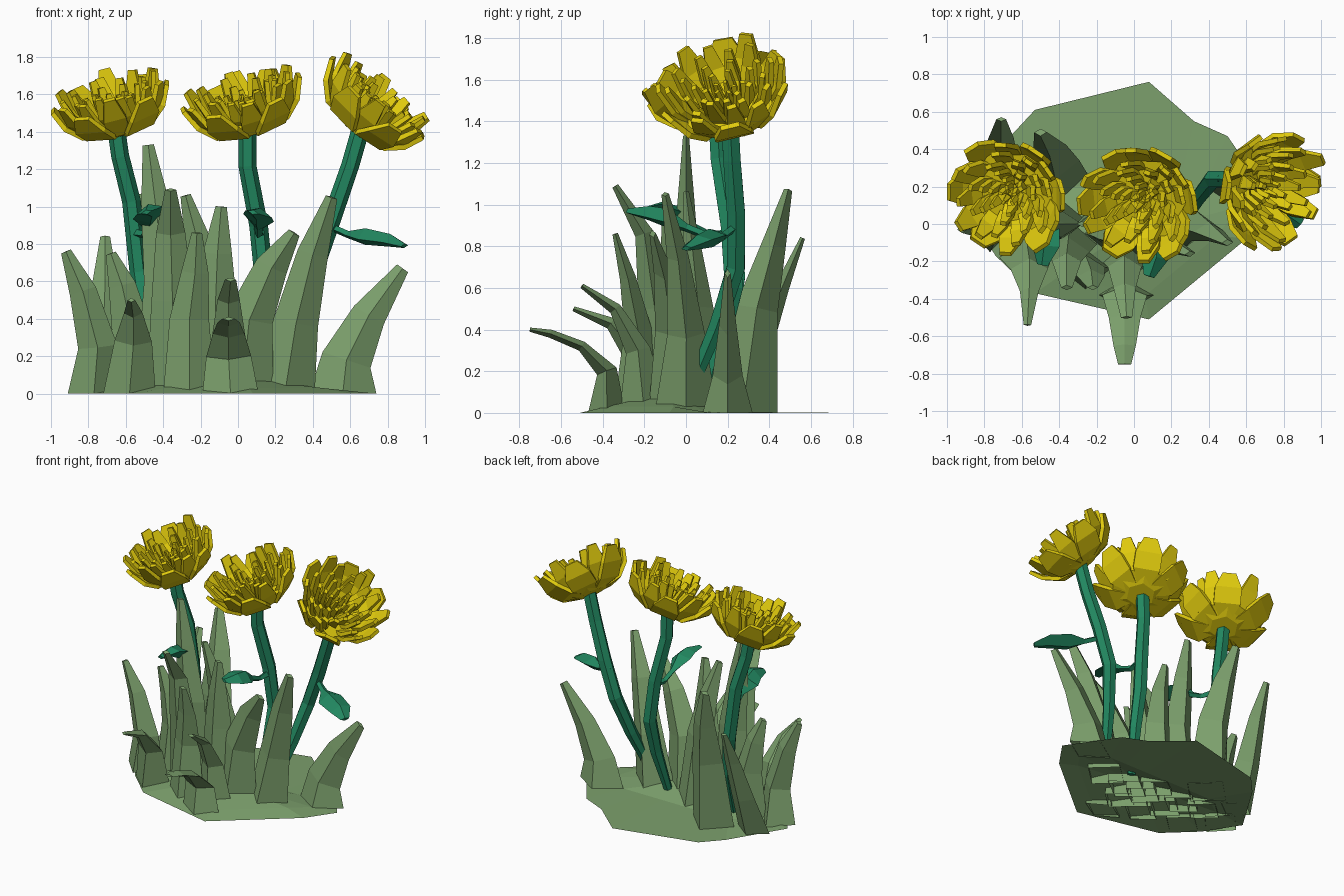
import bpy, bmesh, math, random
from mathutils import Vector, Matrix

random.seed(4)


def material(name, rgb):
    m = bpy.data.materials.new(name)
    m.diffuse_color = (*rgb, 1)
    return m


GRASS = material("grass_green", (0.20, 0.35, 0.15))
STEM = material("stem_green", (0.016, 0.25, 0.12))
PETAL = material("petal_yellow", (0.74, 0.59, 0.004))

DIAMOND = [(-1, 0), (0, -1), (1, 0), (0, 1)]
RECT = [(-1, -1), (1, -1), (1, 1), (-1, 1)]
HEX = [(math.cos(i * math.pi / 3), math.sin(i * math.pi / 3)) for i in range(6)]


def loft(bm, pts, widths, thicks, across, shape, bottom=True):
    """Sweep a cross-section along points with given half widths and half thicknesses."""
    pts = [Vector(p) for p in pts]
    rings = []
    for i, p in enumerate(pts):
        tan = (pts[min(i + 1, len(pts) - 1)] - pts[max(i - 1, 0)]).normalized()
        a = Vector(across)
        a = (a - tan * a.dot(tan)).normalized()
        n = tan.cross(a)
        if i == 0 and not bottom:          # flat foot on the ground
            a = Vector((across[0], across[1], 0)).normalized()
            n = Vector((-a.y, a.x, 0))
        rings.append([bm.verts.new(p + a * u * widths[i] + n * v * thicks[i]) for u, v in shape])
    k = len(shape)
    for r0, r1 in zip(rings, rings[1:]):
        for j in range(k):
            bm.faces.new((r0[j], r0[(j + 1) % k], r1[(j + 1) % k], r1[j]))
    bm.faces.new(rings[-1])
    if bottom:
        bm.faces.new(rings[0][::-1])


def finish(bm, name, mat, matrix=None):
    bmesh.ops.recalc_face_normals(bm, faces=bm.faces)
    me = bpy.data.meshes.new(name)
    bm.to_mesh(me)
    bm.free()
    me.materials.append(mat)
    ob = bpy.data.objects.new(name, me)
    if matrix:
        ob.matrix_world = matrix
    bpy.context.collection.objects.link(ob)
    return ob


# ground patch: flat at the back, very low hollow mound under the grass
outer = [(-0.9, 0.08), (-0.66, 0.47), (-0.53, 0.61), (0.08, 0.76), (0.32, 0.55), (0.5, 0.47),
         (0.74, 0.12), (0.6, -0.08), (0.08, -0.51), (-0.53, -0.37), (-0.74, -0.17)]
bm = bmesh.new()
rim = [bm.verts.new((x, y, 0)) for x, y in outer]
inner = [bm.verts.new((x * 0.75, min(y * 0.75, 0.2), 0.005 if y > 0.1 else 0.03)) for x, y in outer]
mid = bm.verts.new((-0.1, -0.08, 0.1))
for i in range(len(rim)):
    j = (i + 1) % len(rim)
    bm.faces.new((rim[i], rim[j], inner[j], inner[i]))
    bm.faces.new((inner[i], inner[j], mid))
finish(bm, "ground", GRASS)


# grass blades: path, base half width, base half thickness
def blade(path, w, t=0.1):
    bm = bmesh.new()
    loft(bm, path, [w * k for k in (1, 0.75, 0.52, 0.2)], [t * k for k in (1, 0.6, 0.35, 0.12)],
         (1, 0, 0), DIAMOND, bottom=False)
    finish(bm, "grass_blade", GRASS)


blade([(-0.72, 0.22, 0), (-0.72, 0.35, 0.3), (-0.71, 0.46, 0.6), (-0.71, 0.56, 0.84)], 0.13)
blade([(-0.42, 0.27, 0), (-0.42, 0.34, 0.5), (-0.45, 0.42, 0.8), (-0.5, 0.49, 1.07)], 0.17, 0.17)
blade([(-0.4, 0.02, 0), (-0.39, 0.0, 0.6), (-0.44, 0.0, 1.0), (-0.48, 0.0, 1.33)], 0.15, 0.12)
blade([(-0.34, -0.1, 0), (-0.35, -0.15, 0.5), (-0.36, -0.2, 0.86), (-0.36, -0.34, 1.09)], 0.15, 0.13)
blade([(-0.13, 0.08, 0), (-0.16, 0.06, 0.5), (-0.21, 0.03, 0.8), (-0.28, 0.0, 1.06)], 0.14, 0.12)
blade([(-0.12, -0.05, 0), (-0.12, -0.06, 0.5), (-0.11, -0.08, 0.75), (-0.09, -0.1, 1.0)], 0.15, 0.12)
blade([(-0.77, 0.0, 0), (-0.75, -0.02, 0.25), (-0.83, -0.02, 0.55), (-0.92, -0.03, 0.76)], 0.14, 0.15)
blade([(-0.26, -0.24, 0), (-0.26, -0.23, 0.4), (-0.23, -0.28, 0.65), (-0.22, -0.34, 0.86)], 0.14, 0.11)
blade([(0.02, -0.05, 0), (0.06, -0.07, 0.4), (0.18, -0.11, 0.68), (0.3, -0.16, 0.86)], 0.17, 0.13)
blade([(0.25, 0.0, 0), (0.31, 0.0, 0.38), (0.4, -0.04, 0.75), (0.5, -0.1, 1.05)], 0.16, 0.15)
blade([(0.56, 0.2, 0), (0.58, 0.2, 0.18), (0.7, 0.2, 0.42), (0.88, 0.2, 0.67)], 0.18, 0.12)
blade([(-0.57, 0.05, 0), (-0.57, 0.06, 0.35), (-0.62, 0.06, 0.58), (-0.68, 0.05, 0.75)], 0.14, 0.13)


# blades that fold over toward the front
def bent_blade(path, widths, thicks):
    bm = bmesh.new()
    loft(bm, path, widths, thicks, (1, 0, 0), DIAMOND, bottom=False)
    finish(bm, "bent_grass_blade", GRASS)


bent_blade([(-0.04, -0.38, 0), (-0.05, -0.38, 0.2), (-0.05, -0.5, 0.32), (-0.05, -0.65, 0.38),
            (-0.05, -0.75, 0.4)], [0.15, 0.12, 0.085, 0.06, 0.035], [0.09, 0.05, 0.025, 0.02, 0.01])
bent_blade([(-0.04, -0.2, 0), (-0.05, -0.23, 0.3), (-0.05, -0.34, 0.5), (-0.04, -0.5, 0.61)],
           [0.13, 0.09, 0.06, 0.03], [0.12, 0.06, 0.03, 0.012])
bent_blade([(-0.58, -0.18, 0), (-0.56, -0.24, 0.28), (-0.56, -0.36, 0.43), (-0.57, -0.54, 0.5)],
           [0.14, 0.1, 0.05, 0.02], [0.13, 0.06, 0.03, 0.012])

# stems
stems = [
    [(-0.47, 0.1, 0.03), (-0.49, 0.2, 0.35), (-0.53, 0.24, 0.65), (-0.57, 0.22, 1.03),
     (-0.63, 0.18, 1.27), (-0.65, 0.17, 1.41)],
    [(0.09, 0.08, 0.03), (0.13, 0.17, 0.35), (0.14, 0.23, 0.6), (0.11, 0.21, 0.9),
     (0.05, 0.16, 1.22), (0.05, 0.15, 1.41)],
    [(0.26, 0.0, 0.06), (0.35, 0.15, 0.42), (0.42, 0.24, 0.7), (0.51, 0.24, 0.96),
     (0.6, 0.22, 1.22), (0.66, 0.21, 1.43)],
]
for path in stems:
    bm = bmesh.new()
    radii = [0.03, 0.044, 0.05, 0.05, 0.048, 0.048]
    loft(bm, path, radii, radii, (1, 0, 0), HEX)
    finish(bm, "stem", STEM)


# stem leaves: thin stalk that widens into a pointed leaf
def leaf(path, across):
    bm = bmesh.new()
    loft(bm, path, [0.025, 0.02, 0.025, 0.085, 0.075, 0.03],
         [0.025, 0.02, 0.02, 0.045, 0.035, 0.012], across, DIAMOND)
    finish(bm, "stem_leaf", STEM)


leaf([(-0.55, 0.22, 0.86), (-0.5, 0.12, 0.85), (-0.48, 0.04, 0.89), (-0.48, -0.04, 0.95),
      (-0.47, -0.12, 0.98), (-0.49, -0.22, 0.97)], (1, 0, 0.3))
leaf([(0.12, 0.22, 0.86), (0.11, 0.1, 0.85), (0.11, 0.0, 0.89), (0.11, -0.1, 0.94),
      (0.11, -0.18, 0.96), (0.08, -0.28, 0.97)], (1, 0, -0.3))
leaf([(0.46, 0.25, 0.93), (0.52, 0.22, 0.88), (0.59, 0.18, 0.85), (0.68, 0.12, 0.84),
      (0.81, 0.06, 0.82), (0.89, 0.0, 0.79)], (0.4, 1, 0.2))


# flower heads: rings of thick petals, a shallow bowl filled toward the middle
def flower(base, axis):
    bm = bmesh.new()
    # hexagonal cup under the petals
    loft(bm, [(0, 0, 0), (0, 0, 0.03), (0, 0, 0.09)], [0.1, 0.19, 0.24],
         [0.1, 0.19, 0.24], (1, 0, 0), HEX)
    # tip radius, tip height, petal count, turn, width factor
    layers = [(0.325, 0.21, 6, 0.0, 1.7), (0.31, 0.26, 6, 0.5, 1.2), (0.26, 0.26, 8, 0.2, 1.4),
              (0.205, 0.25, 8, 0.6, 1.4), (0.15, 0.23, 7, 0.1, 1.5), (0.095, 0.21, 6, 0.6, 1.6),
              (0.045, 0.19, 5, 0.3, 1.6)]
    for R, H, n, off, wf in layers:
        for i in range(n):
            a = (i + off + random.uniform(-0.08, 0.08)) * 2 * math.pi / n
            c, s = math.cos(a), math.sin(a)
            r, h = R * random.uniform(0.95, 1.02), H * random.uniform(0.92, 1.06)
            prof = [(0.2 * r, 0.015), (0.6 * r, 0.04 + (0.325 - R) * 0.25), (0.85 * r, 0.55 * h), (r, h)]
            w = R * wf / n
            loft(bm, [(x * c, x * s, z) for x, z in prof], [0.4 * w, w, w, 0.5 * w],
                 [0.014, 0.014, 0.014, 0.012], (-s, c, 0), RECT)
    rot = Vector((0, 0, 1)).rotation_difference(Vector(axis)).to_matrix().to_4x4()
    finish(bm, "flower_head", PETAL, Matrix.Translation(base) @ rot)


flower((-0.63, 0.2, 1.4), (-0.25, -0.28, 0.93))
flower((0.08, 0.165, 1.41), (-0.27, -0.3, 0.92))
flower((0.62, 0.225, 1.42), (0.63, -0.22, 0.74))
